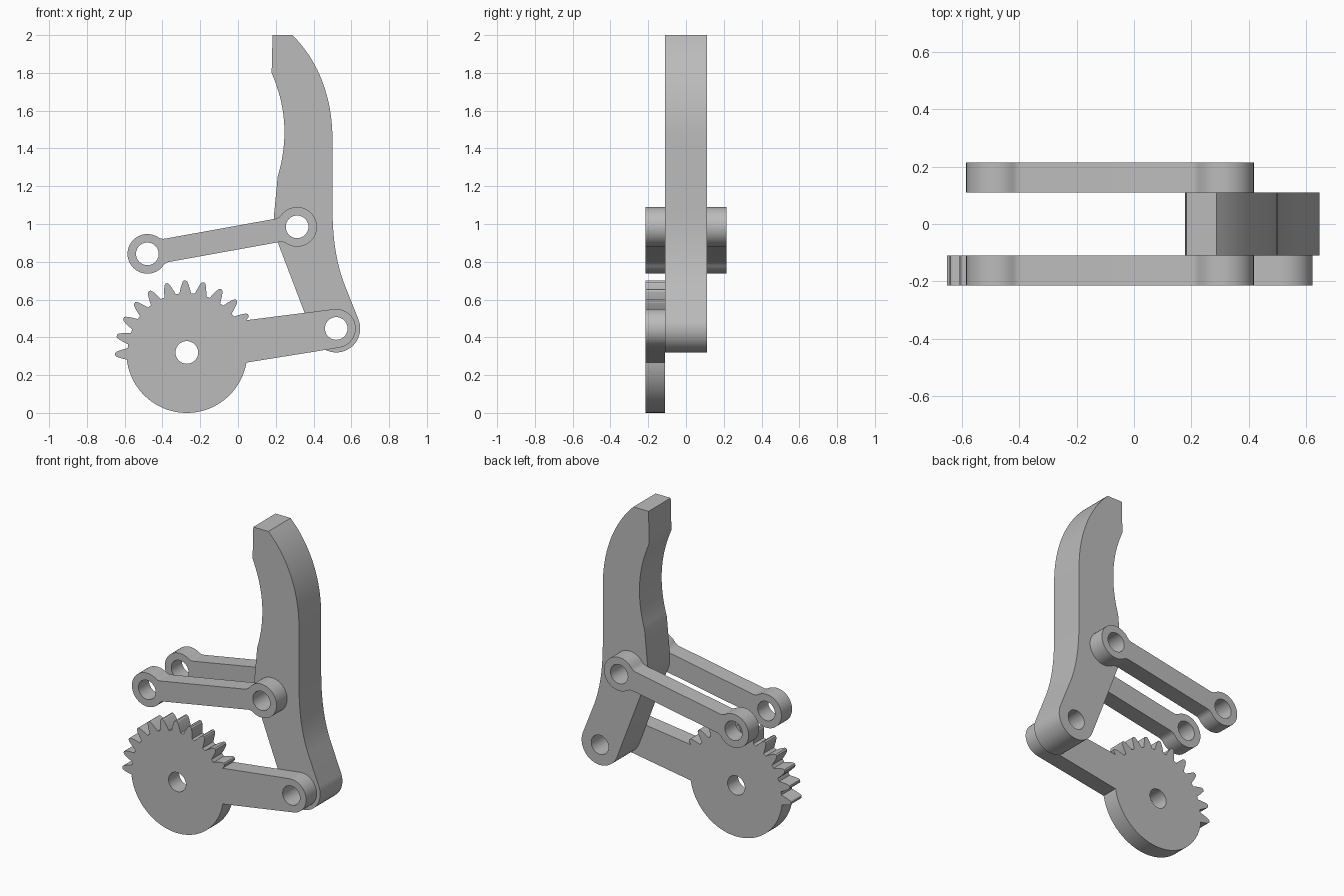
import bpy
import bmesh
from math import pi, sin, cos, asin, atan2, radians, sqrt
from mathutils import Vector

cube = bpy.data.objects.get("Cube")
if cube:
    bpy.data.objects.remove(cube, do_unlink=True)

grey = bpy.data.materials.new("plain grey")
grey.use_nodes = True
COLOUR = (0.5, 0.5, 0.5, 1)
grey.diffuse_color = COLOUR
grey.node_tree.nodes["Principled BSDF"].inputs["Base Color"].default_value = COLOUR

# Pivot positions in the x-z plane
GEAR = Vector((-0.271, 0.32))
KNUCKLE = Vector((0.52, 0.447))
LINK_A = Vector((-0.48, 0.842))
LINK_B = Vector((0.313, 0.985))
HOLE = 0.06


def polar(c, r, a):
    return Vector((c[0] + r * cos(a), c[1] + r * sin(a)))


def arc(c, r, a0, a1, n=24):
    return [polar(c, r, a0 + (a1 - a0) * i / n) for i in range(n + 1)]


def bezier(p0, p1, p2, p3, n=20):
    pts = [Vector(p) for p in (p0, p1, p2, p3)]
    out = []
    for i in range(n + 1):
        t = i / n
        s = 1 - t
        out.append(pts[0] * s**3 + pts[1] * 3 * s * s * t + pts[2] * 3 * s * t * t + pts[3] * t**3)
    return out


def plate(name, outline, holes, y0, y1):
    """Extrude a pierced x-z outline from y0 to y1."""
    curve = bpy.data.curves.new(name, 'CURVE')
    curve.dimensions = '2D'
    curve.fill_mode = 'BOTH'
    curve.extrude = (y1 - y0) / 2
    rings = [outline] + [arc(h, HOLE, 0, 2 * pi, 40)[:-1] for h in holes]
    for ring in rings:
        spline = curve.splines.new('POLY')
        spline.points.add(len(ring) - 1)
        for point, p in zip(spline.points, ring):
            point.co = (p[0], p[1], 0, 1)
        spline.use_cyclic_u = True
    temp = bpy.data.objects.new(name + " profile", curve)
    bpy.context.collection.objects.link(temp)
    graph = bpy.context.evaluated_depsgraph_get()
    mesh = bpy.data.meshes.new_from_object(temp.evaluated_get(graph))
    bpy.data.objects.remove(temp, do_unlink=True)
    # Weld caps to walls and stand the plate upright
    bm = bmesh.new()
    bm.from_mesh(mesh)
    bmesh.ops.remove_doubles(bm, verts=bm.verts, dist=0.0002)
    for v in bm.verts:
        x, z, d = v.co
        v.co = (x, (y0 + y1) / 2 - d, z)
    bmesh.ops.recalc_face_normals(bm, faces=bm.faces)
    bm.to_mesh(mesh)
    bm.free()
    mesh.materials.clear()
    mesh.materials.append(grey)
    mesh.shade_smooth()
    mesh.set_sharp_from_angle(angle=radians(25))
    obj = bpy.data.objects.new(name, mesh)
    bpy.context.collection.objects.link(obj)
    return obj


# Finger: curved tip, straight back, rounded knuckle
slope = radians(20.9)
finger = [Vector((0.183, 2)), Vector((0.288, 2))]
finger += bezier((0.288, 2), (0.42, 1.87), (0.5, 1.68), (0.5, 1.45))[1:]
finger += bezier((0.5, 1.1), (0.5, 0.92), (0.52, 0.8), (0.56, 0.69))
finger += arc(KNUCKLE, 0.127, slope, slope - pi)
finger += [Vector((0.19, 0.956)), Vector((0.19, 1.04))]
finger += bezier((0.21, 1.25), (0.26, 1.42), (0.265, 1.6), (0.178, 1.8))
plate("finger", finger, [KNUCKLE, LINK_B], -0.11, 0.11)


# Links: two round eyes joined by a narrower filleted bar
def link_outline(a, b, eye=0.105, half=0.0625, fillet=0.05):
    along = (b - a).normalized()
    length = (b - a).length
    fy = half + fillet
    fx = sqrt((eye + fillet) ** 2 - fy**2)
    t = atan2(fy, fx)
    left = arc((0, 0), eye, t, 2 * pi - t, 36)
    left += arc((fx, -fy), fillet, pi - t, pi / 2, 6)[1:]
    left = arc((fx, fy), fillet, -pi / 2, t - pi, 6)[:-1] + left
    right = [Vector((length - p.x, -p.y)) for p in left]
    side = Vector((-along.y, along.x))
    return [a + along * p.x + side * p.y for p in left + right]


for name, y in (("front_link", -0.215), ("back_link", 0.11)):
    plate(name, link_outline(LINK_A, LINK_B), [LINK_A, LINK_B], y, y + 0.105)

# Gear with crank arm: partial ring of teeth, plain lower rim
BODY, ARM = 0.32, 0.103
axis = KNUCKLE - GEAR
aim = atan2(axis.y, axis.x)
spread = asin(ARM / BODY)
crank = arc(KNUCKLE, ARM, aim - pi / 2, aim + pi / 2)
tooth = [(0.314, -0.031), (0.335, -0.026), (0.358, -0.019), (0.375, -0.012), (0.381, -0.005)]
tooth += [(r, -w) for r, w in reversed(tooth)]
for k in range(11):
    angle = radians(31.5 + 15 * k)
    # The first tooth rises straight out of the arm
    for r, w in (tooth[2:] if k == 0 else tooth):
        crank.append(polar(GEAR, r, angle + w / r))
crank += arc(GEAR, BODY, radians(188), aim - spread + 2 * pi, 60)
plate("gear_crank", crank, [GEAR, KNUCKLE], -0.215, -0.11)
